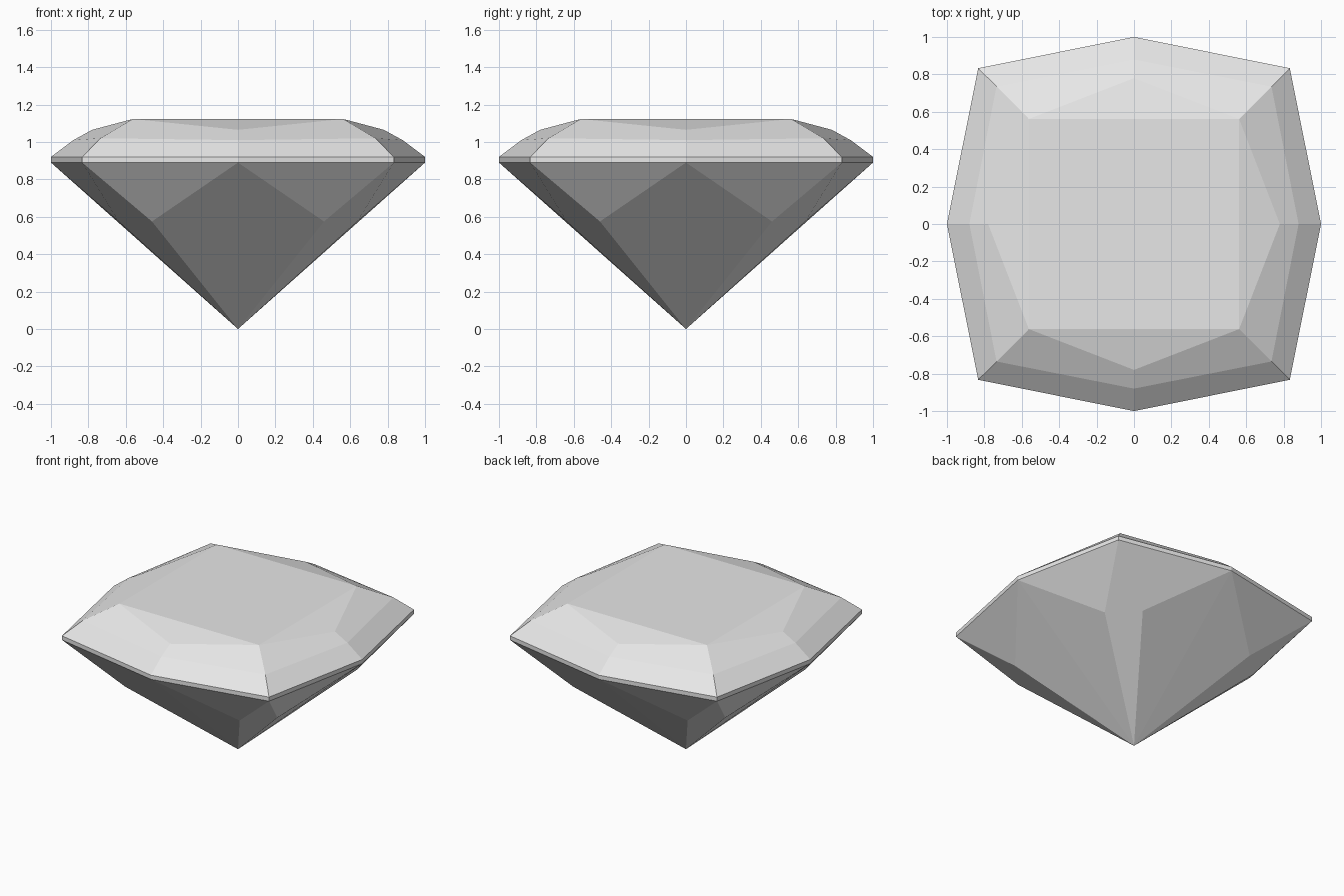
import bpy, bmesh
from mathutils import Matrix
from math import pi

cube = bpy.data.objects.get("Cube")
if cube:
    bpy.data.objects.remove(cube, do_unlink=True)

mat = bpy.data.materials.new("pale grey")
mat.use_nodes = True
mat.diffuse_color = (0.8, 0.8, 0.8, 1)
mat.node_tree.nodes["Principled BSDF"].inputs["Base Color"].default_value = (0.8, 0.8, 0.8, 1)


def facets(name, quarter, caps=()):
    """Repeat one side's facets around z in quarter turns and weld the seams."""
    bm = bmesh.new()
    for turn in range(4):
        rot = Matrix.Rotation(turn * pi / 2, 3, 'Z')
        for face in quarter:
            bm.faces.new([bm.verts.new(rot @ Matrix.Identity(3) @ p_vec(p)) for p in face])
    for face in caps:
        bm.faces.new([bm.verts.new(p) for p in face])
    bmesh.ops.remove_doubles(bm, verts=bm.verts, dist=0.0005)
    bmesh.ops.recalc_face_normals(bm, faces=bm.faces)
    mesh = bpy.data.meshes.new(name)
    bm.to_mesh(mesh)
    bm.free()
    mesh.materials.append(mat)
    obj = bpy.data.objects.new(name, mesh)
    bpy.context.collection.objects.link(obj)
    return obj


def p_vec(p):
    return Matrix.Translation(p).to_translation()


def flip(p):
    return (-p[0], p[1], p[2])


def mirrored(faces):
    """Add the copy of each half-side facet across x = 0."""
    return faces + [[flip(p) for p in reversed(f)] for f in faces]


# Key points on the front side, right half
LOW, HIGH, TOP = 0.89, 0.92, 1.123
mid_low, mid_high = (0, -1, LOW), (0, -1, HIGH)
corner_low, corner_high = (0.833, -0.833, LOW), (0.833, -0.833, HIGH)
mid_step, corner_step = (0, -0.88, 1.01), (0.735, -0.735, 1.02)
star_tip, table_corner = (0, -0.78, 1.065), (0.562, -0.562, TOP)
tip = (0, 0, 0)
side_point, turned_point = (0.46, -0.638, 0.575), (0.638, -0.46, 0.575)

# Crown, girdle and pavilion facets of one side
crown = mirrored([[mid_high, corner_high, corner_step, mid_step],
                  [mid_step, corner_step, table_corner, star_tip]])
crown.append([star_tip, table_corner, flip(table_corner)])
girdle = mirrored([[mid_low, corner_low, corner_high, mid_high]])
pavilion = mirrored([[mid_low, side_point, corner_low], [tip, side_point, mid_low]])
pavilion.append([tip, turned_point, corner_low, side_point])

# Flat table on top
table = [table_corner, (0.562, 0.562, TOP), (-0.562, 0.562, TOP), flip(table_corner)]

facets("cut_gem", crown + girdle + pavilion, [table])
